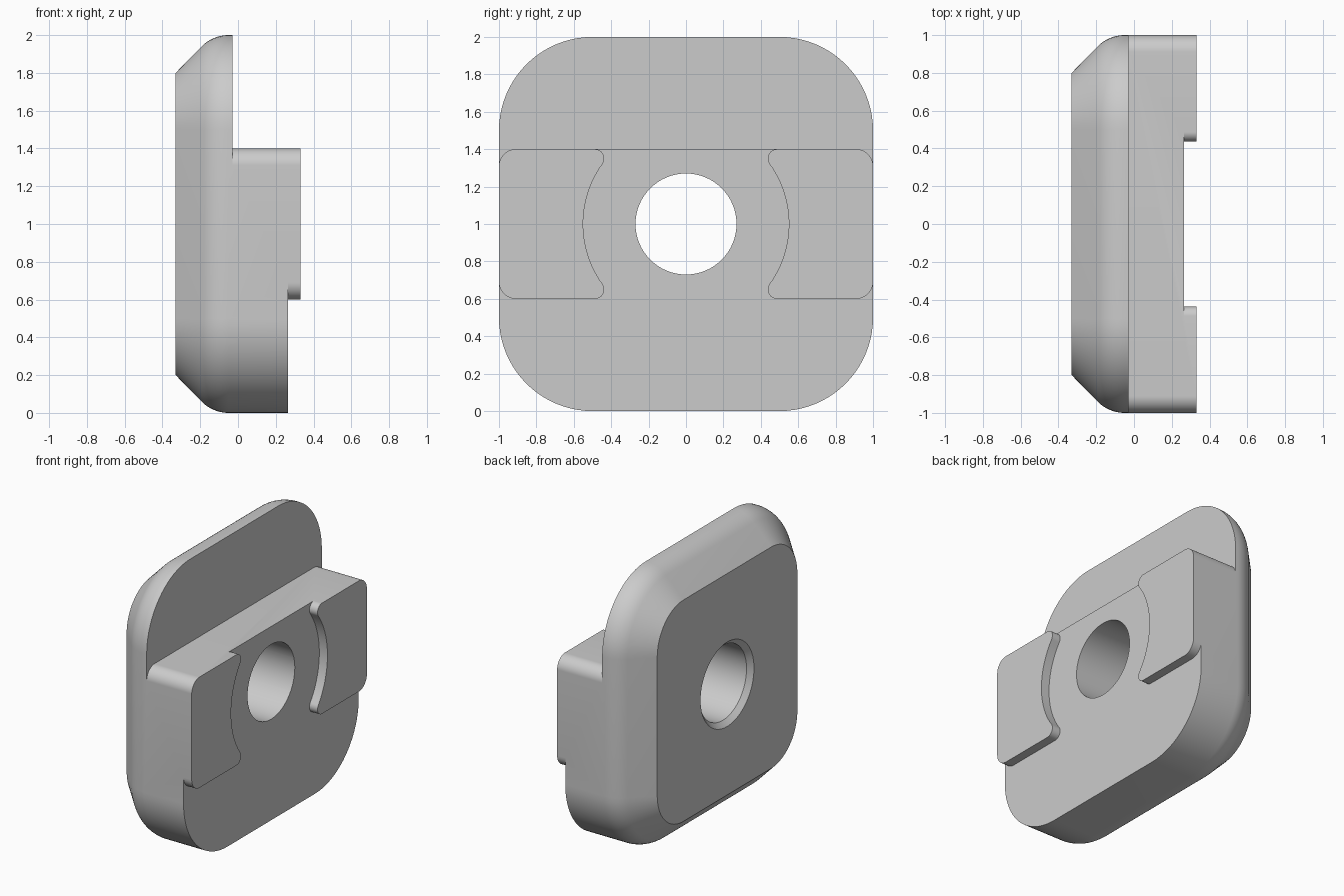
import bpy, bmesh, math
from math import cos, sin, radians

if "Cube" in bpy.data.objects:
    bpy.data.objects.remove(bpy.data.objects["Cube"])

grey = bpy.data.materials.new("plain grey")
grey.diffuse_color = (0.6, 0.6, 0.6, 1)
grey.use_nodes = True
grey.node_tree.nodes["Principled BSDF"].inputs["Base Color"].default_value = grey.diffuse_color


def arc(cy, cz, r, a0, a1, n=20):
    """Points (y, z) on an arc, angles in degrees."""
    return [(cy + r * cos(radians(a0 + (a1 - a0) * i / n)),
             cz + r * sin(radians(a0 + (a1 - a0) * i / n))) for i in range(n + 1)]


def rounded(half, z0, z1, r_bottom, r_top):
    """Rounded rectangle outline, counter-clockwise."""
    b, t = r_bottom, r_top
    return (arc(half - t, z1 - t, t, 0, 90) + arc(-half + t, z1 - t, t, 90, 180)
            + arc(-half + b, z0 + b, b, 180, 270) + arc(half - b, z0 + b, b, 270, 360))


def loft(name, sections):
    """Solid through matching outlines, each given as (x, [(y, z), ...])."""
    bm = bmesh.new()
    loops = [[bm.verts.new((x, y, z)) for y, z in pts] for x, pts in sections]
    n = len(loops[0])
    for a, b in zip(loops, loops[1:]):
        for i in range(n):
            j = (i + 1) % n
            bm.faces.new((a[i], a[j], b[j], b[i]))
    bm.faces.new(loops[0][::-1])
    bm.faces.new(loops[-1])
    bmesh.ops.recalc_face_normals(bm, faces=bm.faces)
    mesh = bpy.data.meshes.new(name)
    bm.to_mesh(mesh)
    bm.free()
    mesh.materials.append(grey)
    ob = bpy.data.objects.new(name, mesh)
    bpy.context.collection.objects.link(ob)
    return ob


def combine(target, other, operation):
    mod = target.modifiers.new(operation, 'BOOLEAN')
    mod.operation, mod.solver, mod.object = operation, 'EXACT', other
    bpy.context.view_layer.objects.active = target
    bpy.ops.object.modifier_apply(modifier=mod.name)
    bpy.data.objects.remove(other)


# Back plate: 45 degree bevel running into a rounded shoulder
profile = [(-0.33, 0.2)]
for i in range(9):
    a = radians(45 + 45 * i / 8)
    profile.append((-0.05 - 0.2 * cos(a), 0.2 * (1 - sin(a))))
profile.append((-0.03, 0))
body = loft("clamp_body", [(x, rounded(1 - d, d, 2 - d, 0.5 - d, 0.5 - d))
                           for x, d in profile])

# Thick lower block, leaving a step near the top
block = rounded(1, 0, 1.4, 0.5, 0.09)
combine(body, loft("lower_block", [(-0.03, block), (0.265, block)]), 'UNION')

# Raised side pads with a concave inner edge around the hole
fy = math.sqrt(0.6 ** 2 - 0.35 ** 2)
tilt = math.degrees(math.atan2(0.35, fy))
pad = (arc(0.91, 1.31, 0.09, 0, 90, 20) + arc(fy, 1.35, 0.05, 90, 180 + tilt, 14)
       + arc(0, 1, 0.55, tilt, -tilt, 24)[1:-1]
       + arc(fy, 0.65, 0.05, 180 - tilt, 270, 14) + arc(0.91, 0.69, 0.09, 270, 360, 10))
for side in (1, -1):
    outline = [(side * y, z) for y, z in pad]
    combine(body, loft("side_pad", [(0.265, outline), (0.33, outline)]), 'UNION')

# Through hole, countersunk at the back
cutter = loft("hole_cutter", [(x, arc(0, 1, r, 0, 360, 64)[:-1]) for x, r in
                              ((-0.38, 0.355), (-0.295, 0.27), (0.5, 0.27))])
combine(body, cutter, 'DIFFERENCE')

# Weld seams and dissolve flat leftovers, then shade
bm = bmesh.new()
bm.from_mesh(body.data)
bmesh.ops.remove_doubles(bm, verts=bm.verts, dist=0.0002)
bmesh.ops.dissolve_limit(bm, angle_limit=radians(0.2), verts=bm.verts, edges=bm.edges)
bm.to_mesh(body.data)
bm.free()
bpy.ops.object.select_all(action='DESELECT')
body.select_set(True)
bpy.context.view_layer.objects.active = body
bpy.ops.object.shade_smooth_by_angle(angle=radians(30))
